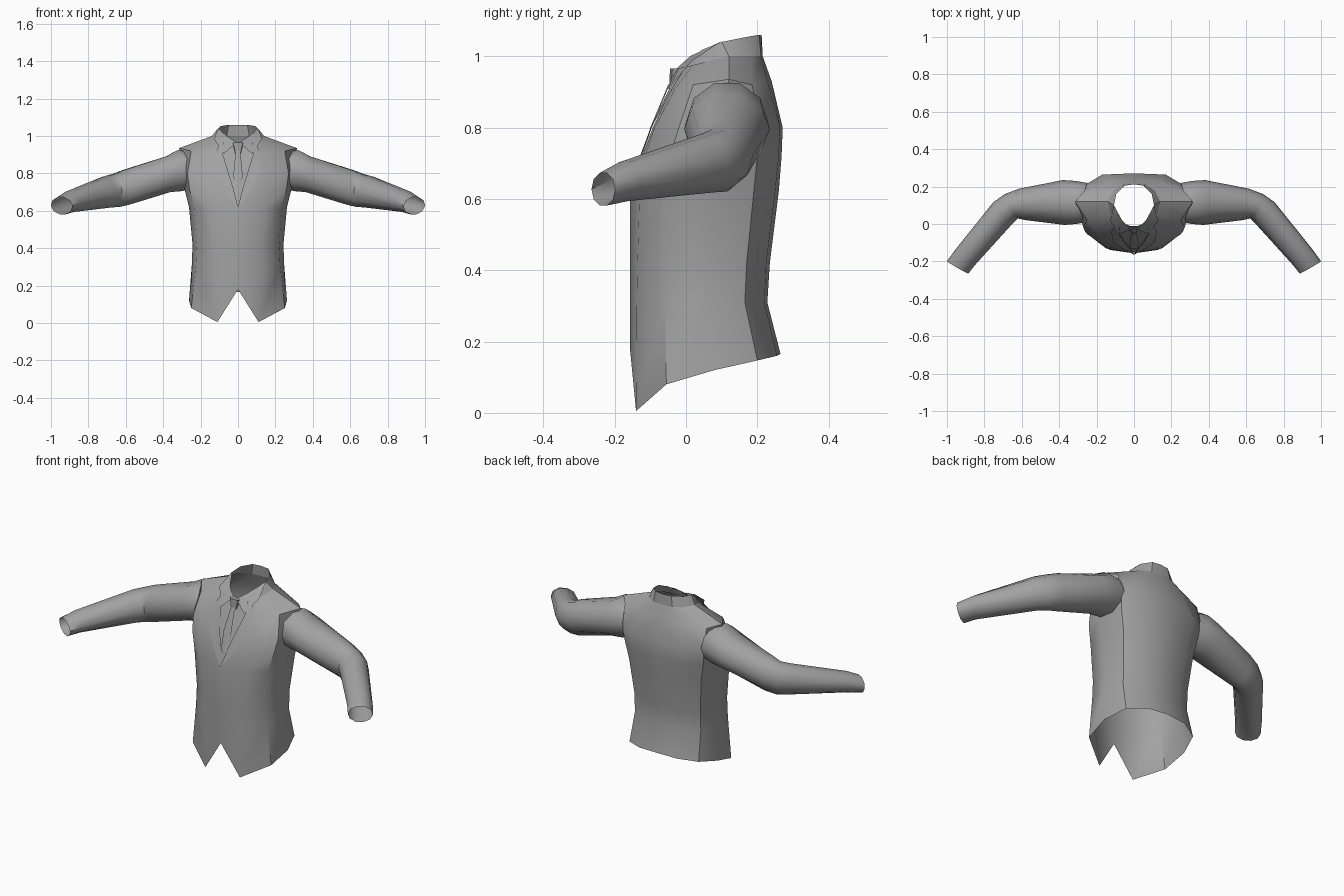
import bpy
import math

cloth = bpy.data.materials.new("grey_cloth")
cloth.diffuse_color = (0.36, 0.36, 0.36, 1)


def make(name, verts, faces, mirror=True, angle=35):
    mesh = bpy.data.meshes.new(name)
    mesh.from_pydata(verts, [], faces)
    mesh.materials.append(cloth)
    ob = bpy.data.objects.new(name, mesh)
    bpy.context.collection.objects.link(ob)
    if mirror:
        mod = ob.modifiers.new("mirror", 'MIRROR')
        mod.use_clip = True
        mod.merge_threshold = 0.0005
    bpy.ops.object.select_all(action='DESELECT')
    ob.select_set(True)
    bpy.context.view_layer.objects.active = ob
    bpy.ops.object.shade_smooth_by_angle(angle=math.radians(angle))
    return ob


def loft(name, rows, closed=False, **kw):
    """Skin a list of equally long point rows."""
    n = len(rows[0])
    faces = []
    for r in range(len(rows) - 1):
        for c in range(n if closed else n - 1):
            d = (c + 1) % n
            faces.append((r * n + c, r * n + d, (r + 1) * n + d, (r + 1) * n + c))
    return make(name, [p for row in rows for p in row], faces, **kw)


def level(z, *xy):
    return [(x, y, z) for x, y in xy]


# Jacket body: half rows running from front centre round to back centre
hem = [(0, -.157, .18), (.11, -.14, .005), (.25, -.055, .08), (.262, .08, .12),
       (.22, .2, .147), (.12, .255, .16), (0, .265, .165)]
neck = [(.075, -.015, .965), (.1, .02, .975), (.125, .06, .985), (.14, .12, 1.0),
        (.11, .18, 1.0), (.06, .21, 1.0), (0, .215, 1.0)]
shoulder = [(.08, -.045, .9), (.13, -.03, .91), (.25, .02, .92), (.315, .12, .935),
            (.26, .185, .92), (.14, .228, .93), (0, .24, .93)]
body = [
    hem,
    level(.31, (0, -.157), (.13, -.138), (.225, -.06), (.247, .06), (.21, .165), (.12, .22), (0, .228)),
    level(.42, (0, -.157), (.13, -.136), (.22, -.06), (.243, .055), (.21, .17), (.12, .225), (0, .235)),
    level(.62, (0, -.157), (.15, -.13), (.235, -.06), (.262, .06), (.23, .19), (.14, .25), (0, .26)),
    level(.72, (.025, -.123), (.16, -.115), (.26, -.045), (.287, .07), (.25, .2), (.16, .26), (0, .268)),
    level(.80, (.05, -.093), (.16, -.088), (.27, -.02), (.295, .1), (.26, .21), (.17, .264), (0, .271)),
    shoulder,
    neck,
]
loft("jacket_body", body, angle=40)

# Shirt front filling the neckline
edge = [row[0] for row in body[3:]]
loft("shirt_front", [[(0, y + .004, z), (x + .012, y + .01, z)] for x, y, z in edge])

# Lapels: thin plates along the neckline
lapel = []
for row, width in zip(body[3:], (.02, .35, .55, .85, .6)):
    a, b = row[0], row[1]
    lapel.append([(a[0], a[1] - .006, a[2]),
                  tuple(a[i] + (b[i] - a[i]) * width - (.006 if i == 1 else 0) for i in range(3))])
loft("lapel", lapel)

# Standing collar band
collar_top = [(0, -.02, .962), (.045, 0, .985), (.085, .045, 1.018), (.107, .1, 1.04),
              (.095, .16, 1.052), (.05, .205, 1.06), (0, .212, 1.06)]
collar_base = [(0, -.025, .945)] + [(.05, -.012, .955)] + neck[2:]
loft("collar_band", [collar_base, collar_top])

# Folded collar points
make("collar_point",
     [(.008, -.027, .965), (.075, -.052, .905), (.128, .015, .985), (.107, .1, 1.042), (.06, .012, 1.0)],
     [(0, 1, 4), (1, 2, 4), (2, 3, 4)])

# Tie knot and blade
loft("tie_knot", [[(0, -.047, .91), (.014, -.043, .91), (.018, -.02, .91)],
                  [(0, -.045, .965), (.026, -.038, .965), (.03, -.01, .965)]])
loft("tie_blade", [[(0, -.135, .69), (.018, -.13, .70)],
                   [(0, -.1, .80), (.024, -.096, .80)],
                   [(0, -.05, .92), (.012, -.046, .92)]])

# Sleeves: rings given as centre, half width, half height, heading of the width axis
rings = [
    ((.25, .115, .82), .105, .10, 90),
    ((.31, .115, .815), .115, .115, 90),
    ((.375, .115, .795), .12, .10, 88),
    ((.60, .105, .725), .085, .098, 80),
    ((.655, .095, .708), .074, .092, 62),
    ((.70, .06, .70), .077, .086, 48),
    ((.90, -.175, .648), .067, .057, 40),
    ((.943, -.232, .627), .066, .048, 30),
]
rows = []
for (cx, cy, cz), hw, hz, a in rings:
    a = math.radians(a)
    row = []
    for k in range(10):
        t = math.tau * k / 10
        w = hw * math.cos(t)
        row.append((cx + w * math.cos(a) + .12 * hz * math.sin(t),
                    cy + w * math.sin(a), cz + hz * math.sin(t)))
    rows.append(row)
loft("sleeve", rows, closed=True, angle=45)
